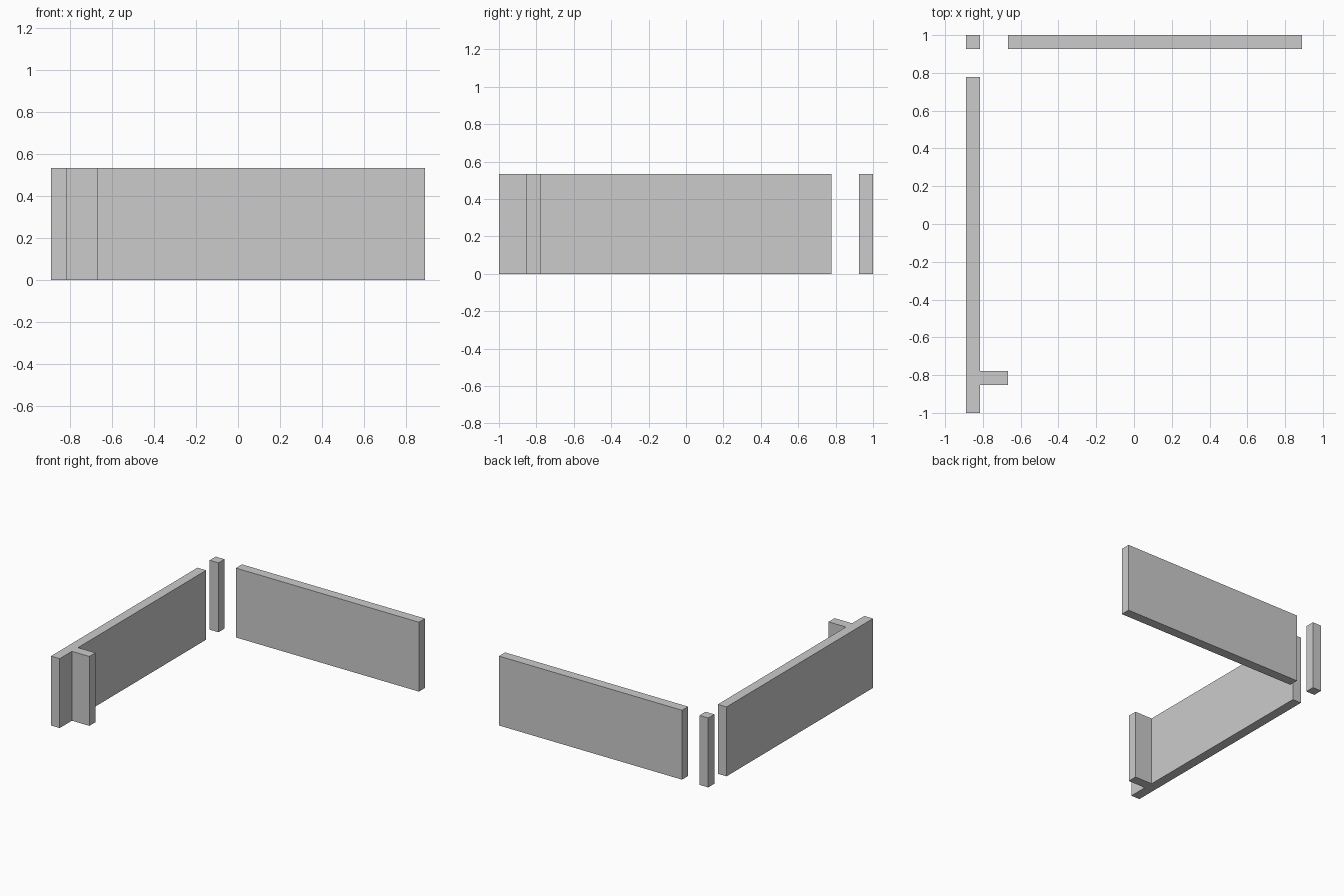
import bpy

if "Cube" in bpy.data.objects:
    bpy.data.objects.remove(bpy.data.objects["Cube"])

T = 2 / 27      # wall thickness
H = 0.533       # wall height


def box(name, x0, x1, y0, y1):
    """Upright block standing on the ground, given by its plan rectangle."""
    bpy.ops.mesh.primitive_cube_add(size=1, location=((x0 + x1) / 2, (y0 + y1) / 2, H / 2))
    ob = bpy.context.object
    ob.name = name
    ob.scale = (x1 - x0, y1 - y0, H)
    bpy.ops.object.transform_apply(location=False, rotation=False, scale=True)
    return ob


X = 12 * T      # half width of the plan
Y = 1.0         # half depth of the plan

# Long wall on the left side
box("left_wall", -X, -X + T, -Y, Y - 3 * T)
# Short return at the front end of the left wall
box("wall_return", -X + T, -X + 3 * T, -Y + 2 * T, -Y + 3 * T)
# Free-standing corner post
box("corner_post", -X, -X + T, Y - T, Y)
# Long wall along the back
box("back_wall", -X + 3 * T, X, Y - T, Y)
